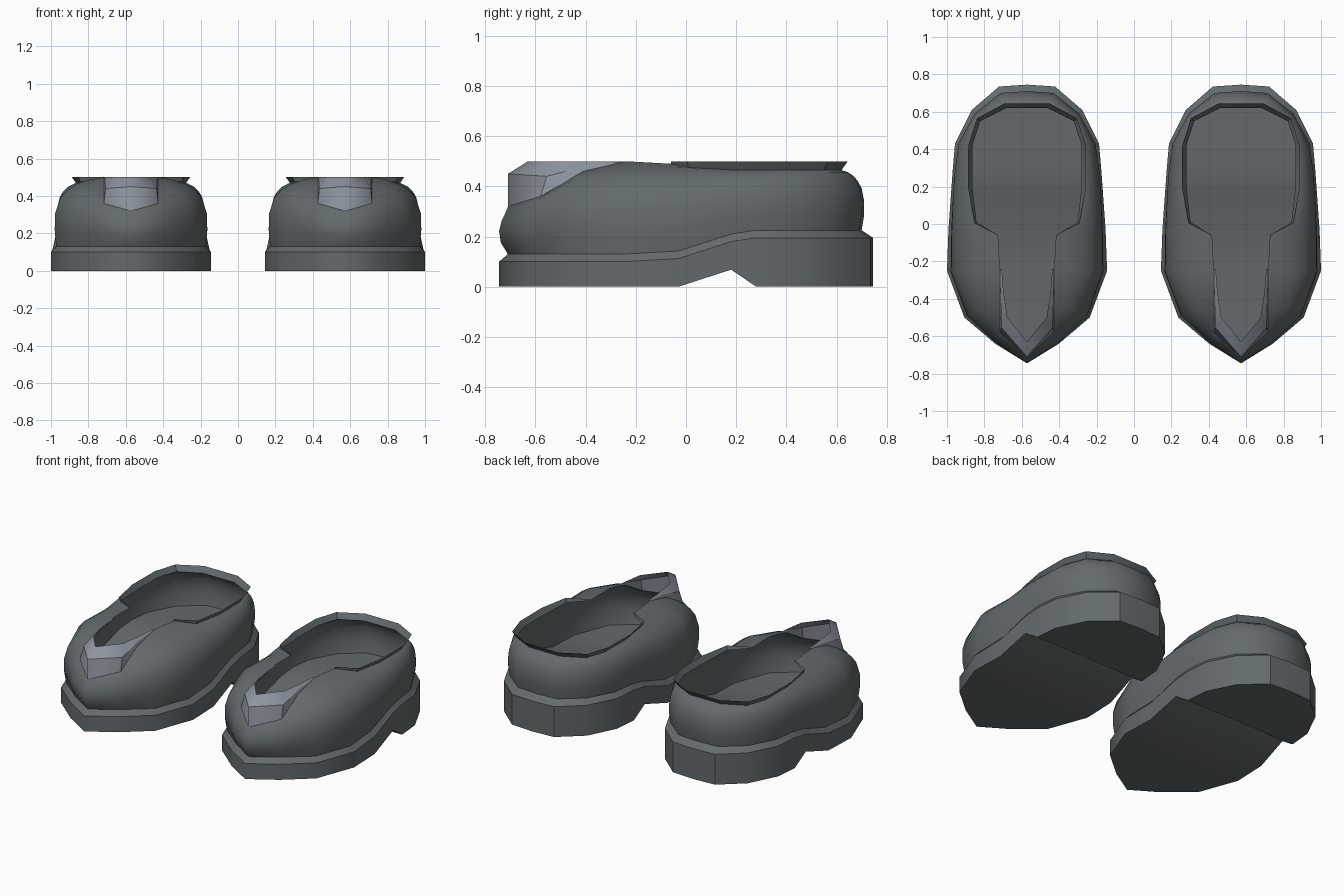
import bpy, bmesh, math
from mathutils import Vector

if "Cube" in bpy.data.objects:
    bpy.data.objects.remove(bpy.data.objects["Cube"])


def material(name, rgb):
    m = bpy.data.materials.new(name)
    m.diffuse_color = (*rgb, 1)
    m.use_nodes = True
    m.node_tree.nodes["Principled BSDF"].inputs["Base Color"].default_value = m.diffuse_color
    return m


leather = material("charcoal grey", (0.125, 0.145, 0.152))
trim = material("light slate grey", (0.27, 0.30, 0.35))

# Half outlines, listed from toe to heel
SOLE = [(0, -.745), (.17, -.64), (.335, -.50), (.428, -.25), (.42, -.03), (.405, .18),
        (.398, .28), (.385, .43), (.295, .61), (.15, .735), (0, .745)]
SOLE_Z = [.10, .10, .10, .10, .112, .18, .195, .195, .195, .195, .195]
BASE = [(0, -.71), (.155, -.61), (.315, -.48), (.40, -.25), (.395, -.03), (.385, .18),
        (.378, .28), (.36, .42), (.275, .58), (.14, .69), (0, .70)]
NECK = [(0, -.71, .32), (.145, -.58, .36), (.145, -.41, .46), (.145, -.24, .50),
        (.155, -.06, .49), (.27, .01, .475), (.292, .20, .465), (.292, .42, .465),
        (.25, .55, .465), (.11, .62, .465), (0, .62, .465)]
BULGE = [.035, .03, .015] + [.012] * 8
# Side curve of the upper: inward share, height share, bulge share
CURVE = [(0, 0, 0), (0, .24, .8), (.02, .48, 1), (.11, .70, .7), (.24, .81, .4),
         (.43, .90, .2), (.70, .965, .05), (1, 1, 0)]


def loft(name, columns, mat, angle=38):
    """Skin neighbouring columns, mirror the half, and place one in each shoe."""
    bm = bmesh.new()
    grid = [[bm.verts.new(p) for p in col] for col in columns]
    for a, b in zip(grid, grid[1:]):
        for k in range(len(a) - 1):
            bm.faces.new((a[k], b[k], b[k + 1], a[k + 1]))
    bmesh.ops.remove_doubles(bm, verts=bm.verts, dist=.0005)
    mesh = bpy.data.meshes.new(name)
    bm.to_mesh(mesh)
    bm.free()
    mesh.materials.append(mat)
    for side, x in (("left", -.572), ("right", .572)):
        ob = bpy.data.objects.new(side + "_" + name, mesh)
        bpy.context.collection.objects.link(ob)
        ob.location.x = x
        mirror = ob.modifiers.new("mirror", 'MIRROR')
        mirror.merge_threshold = .0005
    bpy.ops.object.select_all(action='DESELECT')
    ob.select_set(True)
    bpy.context.view_layer.objects.active = ob
    bpy.ops.object.shade_smooth_by_angle(angle=math.radians(angle))


# Sole with arch notch, bevelled welt and insole
cols = []
for i, ((x, y), z, (bx, by)) in enumerate(zip(SOLE, SOLE_Z, BASE)):
    arch = i == 5
    cols.append([(0, y, .09 if arch else 0), (x, y, .068 if arch else 0),
                 (x, y, z), (bx, by, z + .03), (0, by, z + .03)])
loft("sole", cols, leather, 30)

# Rounded upper from welt to ankle opening
cols = []
for (x, y), z, n, b in zip(BASE, SOLE_Z, NECK, BULGE):
    p, n = Vector((x, y, z + .03)), Vector(n)
    out = Vector((x, y, 0)).normalized() * b
    cols.append([(p.x + (n.x - p.x) * t + out.x * s, p.y + (n.y - p.y) * t + out.y * s,
                  p.z + (n.z - p.z) * f) for t, f, s in CURVE])
loft("upper", cols, leather)

# Raised pale lip around the toe slot
MID = [(0, -.71, .45), (.137, -.555, .44), (.14, -.395, .482), (.143, -.24, .50)]
TOP = [(0, -.63, .50), (.105, -.50, .50), (.125, -.37, .50), (.135, -.24, .50)]
loft("toe_lip", list(zip(NECK, MID, TOP)), trim, 25)

# Flared collar around the ankle
RIM = [(.155, -.06, .50), (.28, .005, .50), (.316, .20, .50), (.314, .42, .50),
       (.268, .565, .50), (.12, .645, .50), (0, .645, .50)]
loft("collar", list(zip(NECK[4:], RIM)), leather, 30)
